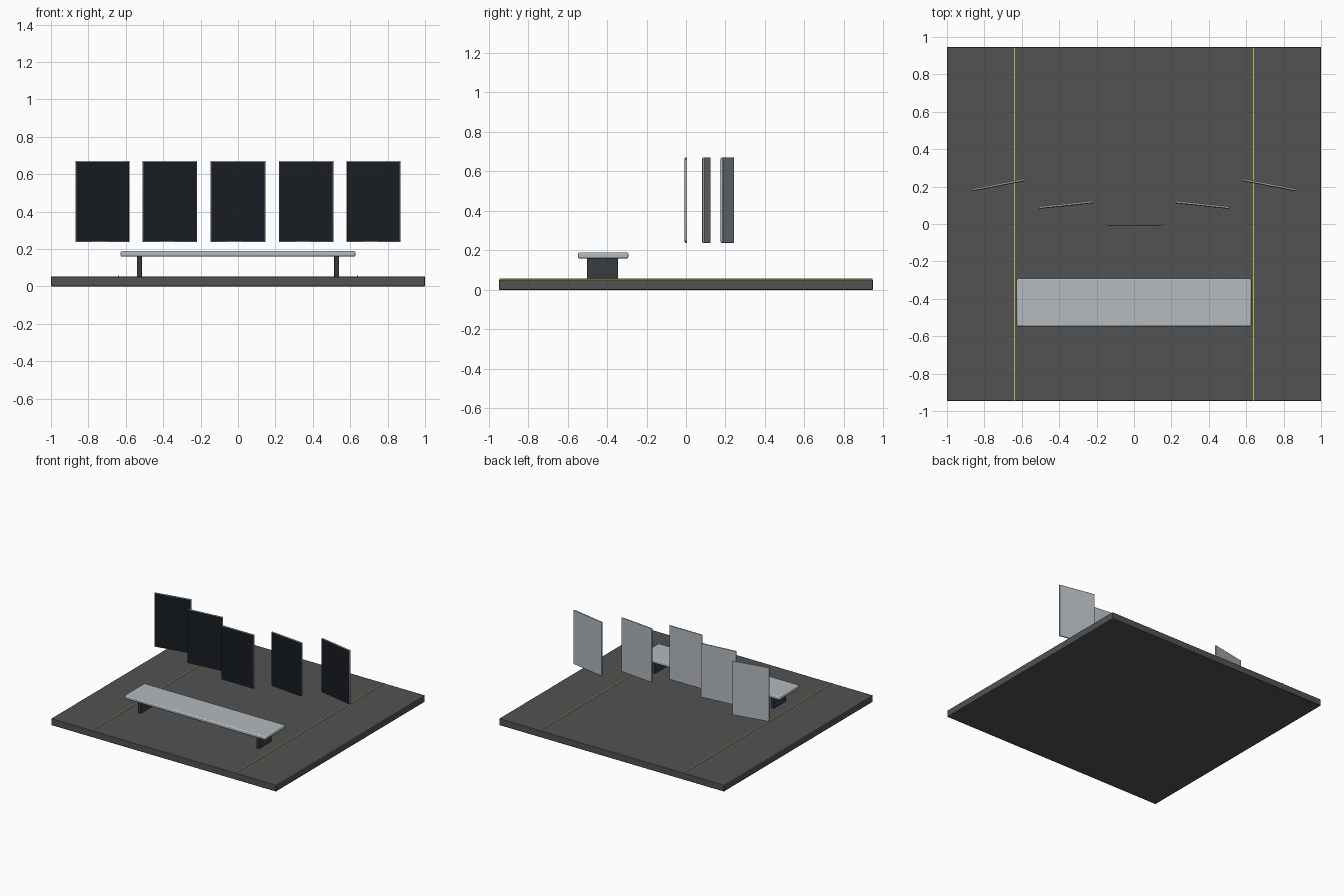
import bpy
from math import radians

if "Cube" in bpy.data.objects:
    bpy.data.objects.remove(bpy.data.objects["Cube"])


def material(name, r, g, b):
    m = bpy.data.materials.new(name)
    m.diffuse_color = (r, g, b, 1)
    m.use_nodes = True
    m.node_tree.nodes["Principled BSDF"].inputs["Base Color"].default_value = m.diffuse_color
    return m


FLOOR = material("dark_floor", 0.085, 0.085, 0.088)
LINE = material("yellow_line", 0.55, 0.55, 0.08)
METAL = material("light_metal", 0.45, 0.49, 0.52)
DARK = material("dark_metal", 0.04, 0.045, 0.05)
GLASS = material("black_glass", 0.009, 0.012, 0.015)


def box(name, loc, size, mat, bevel=0.0, rot=0.0):
    bpy.ops.mesh.primitive_cube_add(size=1, location=loc, rotation=(0, 0, rot))
    ob = bpy.context.object
    ob.name = name
    ob.scale = size
    bpy.ops.object.transform_apply(location=False, rotation=False, scale=True)
    ob.data.materials.append(mat)
    if bevel:
        mod = ob.modifiers.new("rounded_edges", "BEVEL")
        mod.width = bevel
        mod.segments = 2
        bpy.ops.object.shade_smooth_by_angle()
    return ob


# Floor slab with two thin painted lines
box("floor", (0, 0, 0.0265), (2, 1.893, 0.053), FLOOR, 0.004)
for side, label in ((-1, "left"), (1, "right")):
    box(f"floor_line_{label}", (side * 0.638, 0, 0.0545), (0.006, 1.89, 0.005), LINE)

# Bench: rounded top on two plate legs
box("bench_top", (0, -0.42, 0.174), (1.255, 0.256, 0.03), METAL, 0.008)
for side, label in ((-1, "left"), (1, "right")):
    box(f"bench_leg_{label}", (side * 0.527, -0.423, 0.107), (0.027, 0.158, 0.112), DARK, 0.003)


# Screen panel: metal back with a dark glass sheet on the front
def panel(name, x, y, angle):
    body = box(f"{name}_body", (x, y, 0.454), (0.293, 0.011, 0.434), METAL, 0.003, angle)
    glass = box(f"{name}_glass", (0, -0.006, 0), (0.284, 0.004, 0.424), GLASS)
    glass.parent = body


# Row of five floating screens stepping back towards the ends
panel("screen_centre", 0, 0.0, 0)
for side, label in ((-1, "left"), (1, "right")):
    panel(f"screen_inner_{label}", side * 0.364, 0.104, -side * radians(6))
    panel(f"screen_outer_{label}", side * 0.725, 0.21, -side * radians(11))
